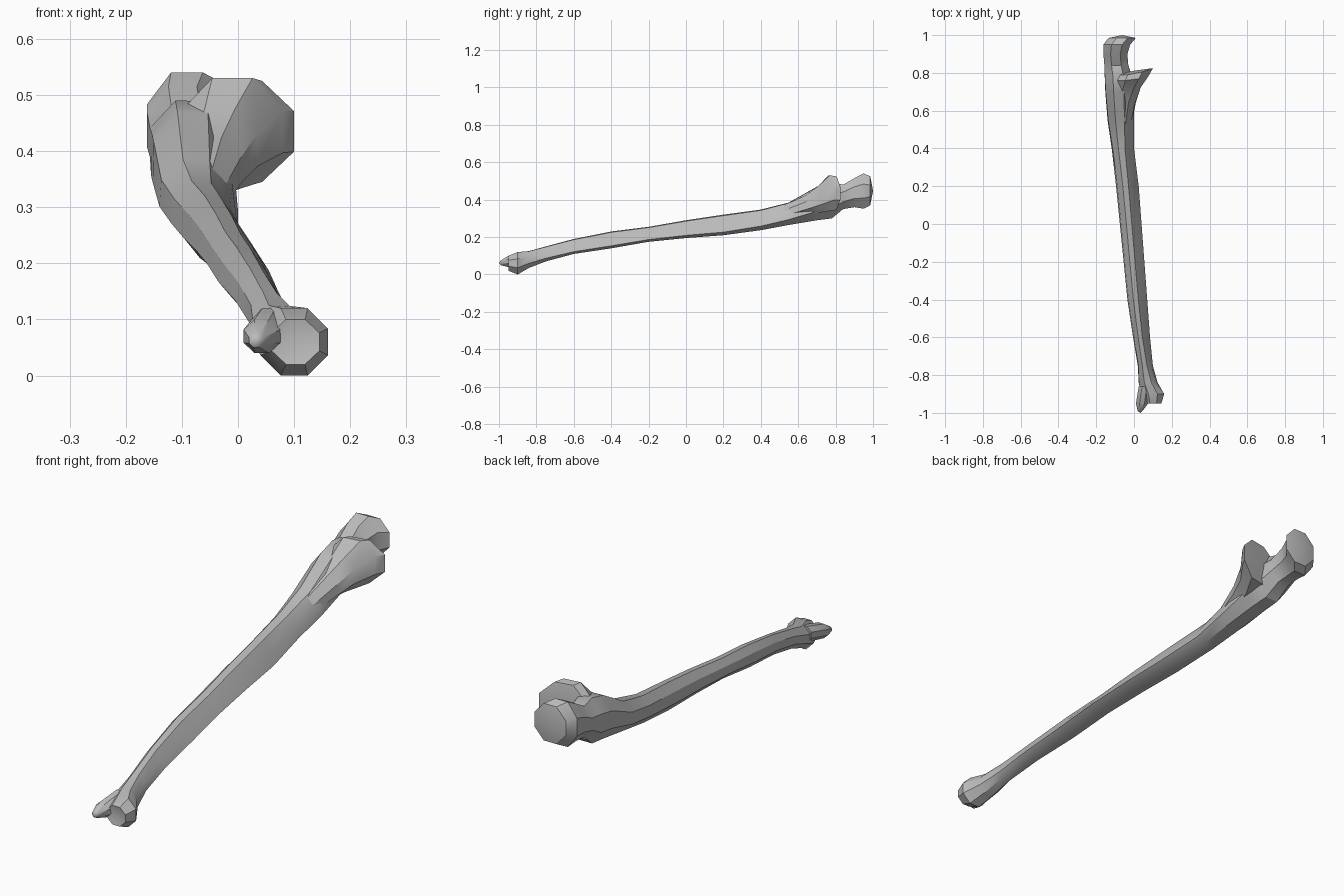
import bpy, bmesh, math
from mathutils import Vector

cube = bpy.data.objects.get("Cube")
if cube:
    bpy.data.objects.remove(cube, do_unlink=True)

bone = bpy.data.materials.new("bone_grey")
bone.use_nodes = True
grey = (0.5, 0.5, 0.5, 1)
bone.diffuse_color = grey
bsdf = next(n for n in bone.node_tree.nodes if n.type == 'BSDF_PRINCIPLED')
bsdf.inputs["Base Color"].default_value = grey

# Cross-sections in a unit box: triangular shaft and rounded knob
SHAFT = [(0, .3), (.22, 0), (.72, 0), (1, .15), (.82, .5), (.55, .95), (.3, 1), (.06, .7)]
KNOB = [(0, .3), (.3, 0), (.7, 0), (1, .3), (1, .7), (.7, 1), (.3, 1), (0, .7)]


def ring(x0, x1, z0, z1, k):
    """Blend the two profiles (k = 0 shaft, 1 knob) and fit them in a box."""
    pts = []
    for a, b in zip(SHAFT, KNOB):
        u, v = (a[i] + (b[i] - a[i]) * k for i in (0, 1))
        pts.append((x0 + (x1 - x0) * u, z0 + (z1 - z0) * v))
    return pts


def loft(name, rows, start=0.0, end=0.0, bend=None):
    """Skin sections (y, x0, x1, z0, z1, k); end caps are pushed along y."""
    bm = bmesh.new()
    rings = []
    for y, *box in rows:
        verts = [bm.verts.new((x, y, z)) for x, z in ring(*box)]
        if bend:
            for v in verts:
                v.co.y += bend(v.co)
        rings.append(verts)
    n = len(SHAFT)
    for a, b in zip(rings, rings[1:]):
        for i in range(n):
            j = (i + 1) % n
            bm.faces.new((a[i], a[j], b[j], b[i]))
    for verts, push in ((rings[0], start), (rings[-1], end)):
        mid = sum((v.co for v in verts), Vector()) / n
        tip = bm.verts.new(mid + Vector((0, push, 0)))
        for i in range(n):
            bm.faces.new((verts[i], verts[(i + 1) % n], tip))
    bmesh.ops.recalc_face_normals(bm, faces=bm.faces)
    mesh = bpy.data.meshes.new(name)
    bm.to_mesh(mesh)
    bm.free()
    mesh.materials.append(bone)
    obj = bpy.data.objects.new(name, mesh)
    bpy.context.collection.objects.link(obj)
    bpy.ops.object.select_all(action='DESELECT')
    obj.select_set(True)
    bpy.context.view_layer.objects.active = obj
    bpy.ops.object.shade_smooth_by_angle(angle=math.radians(32))
    return obj


# Long shaft running up into the hooked end
loft("shaft_and_hook", [
    (-.95, .06, .145, .02, .1, 1),
    (-.9, .04, .16, .0, .12, 1),
    (-.84, .025, .125, .035, .125, .8),
    (-.75, .02, .1, .07, .15, .4),
    (-.6, -.005, .085, .11, .19, 0),
    (-.4, -.035, .07, .14, .23, 0),
    (-.2, -.055, .055, .175, .255, 0),
    (0, -.075, .04, .195, .29, 0),
    (.2, -.095, .025, .21, .32, 0),
    (.4, -.118, .0, .237, .347, .3),
    (.55, -.14, .0, .265, .385, .6),
    (.7, -.152, -.005, .29, .47, .8),
    (.78, -.155, -.01, .3, .49, .9),
    (.84, -.157, -.03, .35, .48, 1),
    (.9, -.162, -.035, .36, .515, 1),
    (.95, -.162, -.02, .352, .54, 1),
    (.985, -.135, .01, .37, .525, 1)], start=.01, end=.015)

# Projecting lip below the notch
loft("notch_lip", [
    (.5, -.1, -.02, .29, .36, .6),
    (.64, -.11, .01, .32, .425, .8),
    (.71, -.1, .035, .33, .475, 1),
    (.76, -.1, .08, .34, .53, 1),
    (.79, -.09, .1, .345, .525, 1)], end=.01,
    bend=lambda p: .035 * max(0, p.x) / .1)

# Small pointed process at the thin end
loft("end_spur", [
    (-.99, .02, .045, .05, .075, 1),
    (-.95, .01, .075, .04, .1, 1),
    (-.86, .025, .085, .055, .12, 1)], start=-.01)
